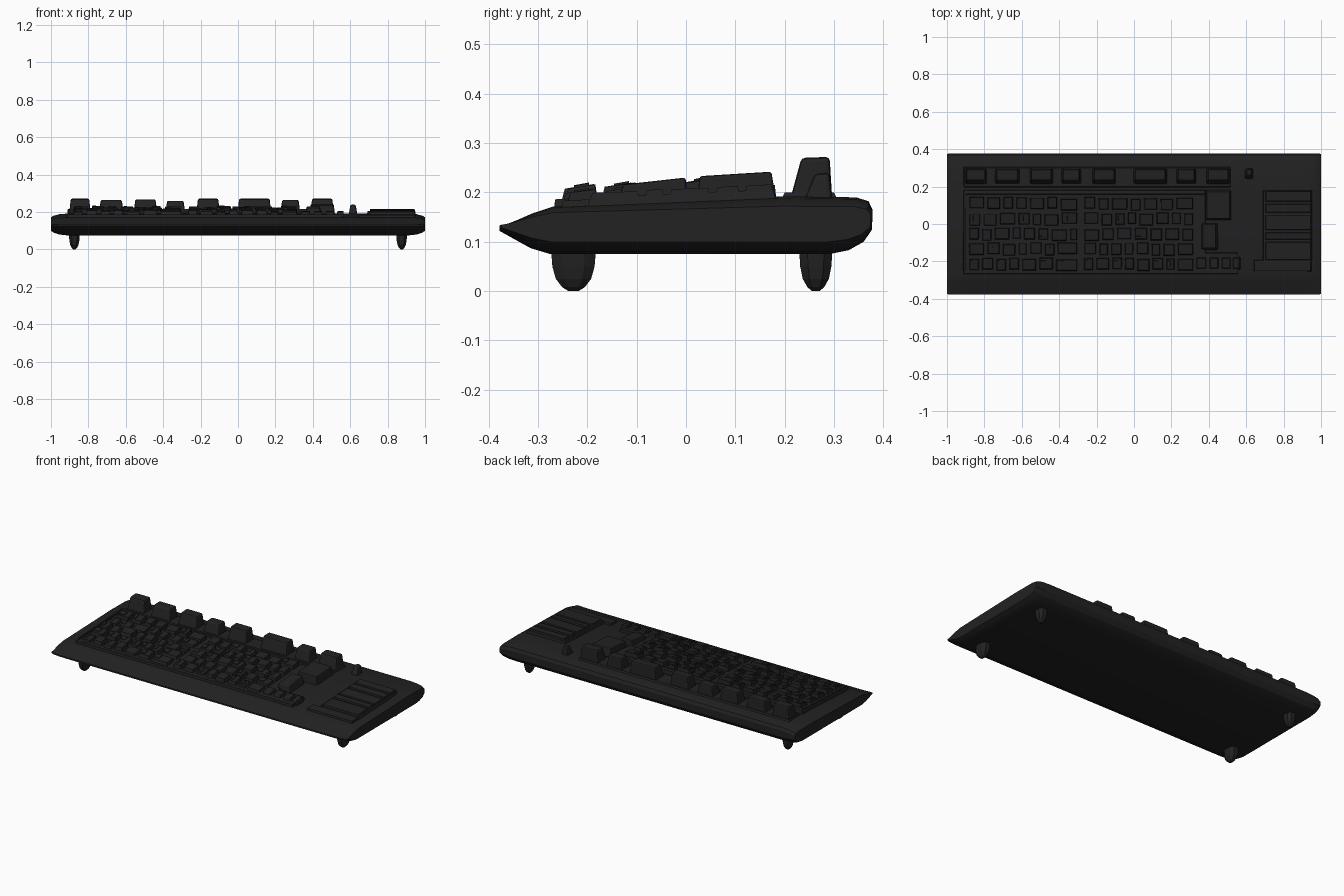
import bpy, bmesh, random

random.seed(4)
mat = bpy.data.materials.new("charcoal plastic")
mat.diffuse_color = (0.016, 0.016, 0.016, 1)


def finish(name, bm, bevel=0.0):
    bmesh.ops.recalc_face_normals(bm, faces=bm.faces)
    me = bpy.data.meshes.new(name)
    bm.to_mesh(me)
    bm.free()
    me.materials.append(mat)
    ob = bpy.data.objects.new(name, me)
    bpy.context.collection.objects.link(ob)
    if bevel:
        m = ob.modifiers.new("soft edges", 'BEVEL')
        m.width = bevel
        m.segments = 2
        m.limit_method = 'ANGLE'
    return ob


def loft(bm, rings):
    loops = [[bm.verts.new(p) for p in r] for r in rings]
    n = len(loops[0])
    for a, b in zip(loops, loops[1:]):
        for i in range(n):
            bm.faces.new((a[i], a[(i + 1) % n], b[(i + 1) % n], b[i]))
    bm.faces.new(loops[0])
    bm.faces.new(loops[-1])


def block(bm, x0, x1, y0, y1, z0, zf, zb, tx=0.005, tf=0.005, tb=0.005):
    """Tapered block; zf / zb are the front and back heights of its sloping top."""
    loft(bm, [[(x0, y0, z0), (x1, y0, z0), (x1, y1, z0), (x0, y1, z0)],
              [(x0 + tx, y0 + tf, zf), (x1 - tx, y0 + tf, zf),
               (x1 - tx, y1 - tb, zb), (x0 + tx, y1 - tb, zb)]])


def deck(y):
    """Height of the sloping key deck."""
    return 0.186 + (y + 0.27) * 0.05


# Case: side profile lofted along x with softened ends
profile = [(-0.378, 0.122), (-0.36, 0.112), (-0.315, 0.087), (-0.275, 0.075),
           (0.29, 0.075), (0.33, 0.083), (0.36, 0.1), (0.377, 0.125),
           (0.378, 0.165), (0.37, 0.182), (0.345, 0.19), (0.2, 0.192),
           (0.0, 0.183), (-0.27, 0.171), (-0.31, 0.158), (-0.36, 0.136), (-0.378, 0.131)]
sections = [(-1, 0.62), (-0.985, 0.78), (-0.955, 0.93), (-0.91, 1.0)]
sections += [(-x, s) for x, s in reversed(sections)]
bm = bmesh.new()
loft(bm, [[(x, y * (0.99 if abs(x) == 1 else 1), 0.14 + (z - 0.14) * s)
           for y, z in profile] for x, s in sections])
case = finish("case", bm)
bpy.context.view_layer.objects.active = case
case.select_set(True)
bpy.ops.object.shade_smooth_by_angle(angle=0.4)

# Key deck and its rear and side rims
bm = bmesh.new()
block(bm, -0.915, 0.56, -0.27, -0.15, 0.15, 0.186, 0.192)
block(bm, -0.915, 0.385, -0.16, 0.185, 0.16, 0.191, 0.207)
block(bm, -0.915, 0.385, 0.155, 0.185, 0.17, 0.217, 0.215)
block(bm, -0.915, -0.897, -0.25, 0.17, 0.17, 0.196, 0.214)
finish("key_deck", bm)

# Main keys: two fields of five rows with varied widths and heights
bm = bmesh.new()
for left, right in ((-0.89, -0.295), (-0.275, 0.325)):
    for row in range(5):
        y0 = -0.252 + row * 0.081
        y1 = y0 + 0.07
        x = left
        while x < right - 0.03:
            w = random.uniform(0.06, 0.1)
            if right - x - w < 0.05:
                w = right - x
            lift = random.uniform(0.010, 0.022)
            dy = random.uniform(-0.006, 0.006)
            block(bm, x + 0.005, x + w - 0.005, y0 + dy, y1 + dy, 0.17,
                  deck(y0) + lift, deck(y1) + lift + 0.005, 0.008, 0.01, 0.006)
            # Some caps carry a raised offset tile
            if random.random() < 0.6:
                mx = x + w * random.uniform(0.4, 0.6)
                block(bm, x + 0.013, mx, y0 + 0.02, y1 - 0.01, 0.18,
                      deck(y0) + lift + 0.006, deck(y1) + lift + 0.008, 0.003)
            x += w
finish("main_keys", bm)

# Bottom-right small keys
bm = bmesh.new()
for x0, x1 in ((0.33, 0.39), (0.4, 0.455), (0.465, 0.52), (0.525, 0.57)):
    block(bm, x0, x1, -0.245, -0.175, 0.165, 0.2, 0.207, 0.007, 0.01, 0.008)
finish("bottom_row_keys", bm, 0.003)

# Navigation cluster beside the main keys
bm = bmesh.new()
block(bm, 0.38, 0.52, 0.02, 0.185, 0.17, 0.233, 0.242, 0.008, 0.008, 0.012)
block(bm, 0.355, 0.45, -0.14, 0.005, 0.17, 0.216, 0.23, 0.012, 0.012, 0.006)
finish("navigation_keys", bm, 0.005)

# Function keys along the back: x range, height
bm = bmesh.new()
for x0, x1, z in ((-0.905, -0.785, 0.272), (-0.745, -0.61, 0.265), (-0.56, -0.43, 0.268),
                  (-0.39, -0.28, 0.26), (-0.225, -0.095, 0.272), (-0.005, 0.18, 0.272),
                  (0.225, 0.335, 0.265), (0.385, 0.515, 0.272), (0.59, 0.64, 0.24)):
    y0 = 0.235 if x0 > 0.55 else 0.208
    block(bm, x0, x1, y0, 0.297, 0.175, z - 0.002, z, 0.011, 0.026, 0.006)
finish("function_keys", bm, 0.008)

# Raised strip in front of the function keys
bm = bmesh.new()
block(bm, -0.915, 0.52, 0.19, 0.31, 0.18, 0.2, 0.2, 0.008, 0.01, 0.01)
finish("function_strip", bm)

# Number pad: sloping slab with stepped bars
bm = bmesh.new()
block(bm, 0.64, 0.95, -0.255, -0.19, 0.16, 0.183, 0.186)
block(bm, 0.685, 0.955, -0.2, 0.185, 0.165, 0.19, 0.206, 0.008, 0.006, 0.008)
for y0, y1 in ((0.118, 0.178), (0.058, 0.11), (-0.035, 0.05), (-0.085, -0.043), (-0.195, -0.093)):
    z = 0.199 + (y0 + 0.2) * 0.045
    block(bm, 0.7, 0.95, y0, y1, 0.18, z, z + 0.003, 0.006)
finish("number_pad", bm)

# Feet: rounded tapering stubs at the four corners
for side in (-1, 1):
    for label, yc, hy in (("front", -0.228, 0.046), ("back", 0.263, 0.034)):
        bm = bmesh.new()
        rings = []
        for z, s in ((0.09, 1.0), (0.05, 0.93), (0.025, 0.78), (0.008, 0.5), (0.0, 0.22)):
            hx = 0.029 * s
            h = hy * s
            rings.append([(side * 0.875 + hx * a, yc + h * b, z) for a, b in
                          ((-1, -.5), (-.5, -1), (.5, -1), (1, -.5),
                           (1, .5), (.5, 1), (-.5, 1), (-1, .5))])
        loft(bm, rings)
        finish(label + ("_left_foot" if side < 0 else "_right_foot"), bm)
